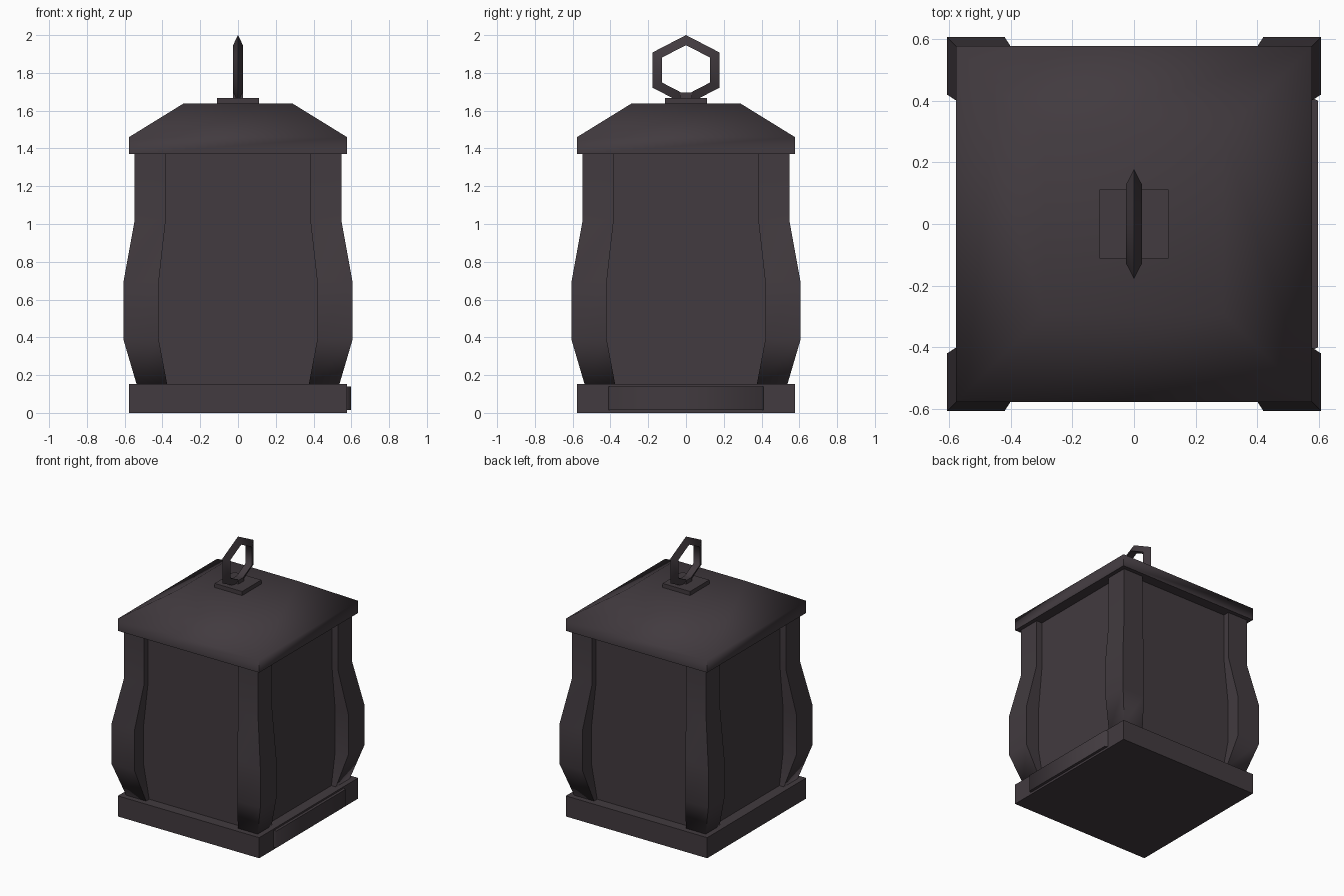
import bpy, bmesh, math

if "Cube" in bpy.data.objects:
    bpy.data.objects.remove(bpy.data.objects["Cube"])

metal = bpy.data.materials.new("dark iron")
metal.diffuse_color = (0.054, 0.043, 0.050, 1)
metal.use_nodes = True
metal.node_tree.nodes["Principled BSDF"].inputs["Base Color"].default_value = metal.diffuse_color


def finish(bm, name, angle):
    bmesh.ops.recalc_face_normals(bm, faces=bm.faces[:])
    me = bpy.data.meshes.new(name)
    bm.to_mesh(me)
    bm.free()
    ob = bpy.data.objects.new(name, me)
    bpy.context.collection.objects.link(ob)
    me.materials.append(metal)
    bpy.ops.object.select_all(action='DESELECT')
    bpy.context.view_layer.objects.active = ob
    ob.select_set(True)
    bpy.ops.object.shade_smooth_by_angle(angle=math.radians(angle))
    return ob


def loft(name, sections, angle=30, caps=True):
    """Stack of rectangles (x0, x1, y0, y1, z) joined into a solid."""
    bm = bmesh.new()
    rings = [[bm.verts.new(p) for p in ((a, c, z), (b, c, z), (b, d, z), (a, d, z))]
             for a, b, c, d, z in sections]
    for low, high in zip(rings, rings[1:]):
        for i in range(4):
            j = (i + 1) % 4
            bm.faces.new((low[i], low[j], high[j], high[i]))
    if caps:
        bm.faces.new(rings[0][::-1])
        bm.faces.new(rings[-1])
    return finish(bm, name, angle)


def square(r, z):
    return (-r, r, -r, r, z)


# Base, lantern walls (closed by base and roof) and roof
loft("base", [square(0.577, 0), square(0.577, 0.152)])
loft("body_panels", [square(0.50, 0.152), square(0.50, 1.37)], caps=False)
loft("roof", [square(0.577, 1.37), square(0.577, 1.46), square(0.29, 1.637)], 65)
loft("roof_cap", [square(0.112, 1.637), square(0.112, 1.667)])
loft("ring_mount", [(-0.026, 0.026, -0.032, 0.032, 1.66), (-0.026, 0.026, -0.032, 0.032, 1.695)])

# Curved corner posts: (height, inner, outer)
profile = [(0.152, 0.375, 0.537), (0.39, 0.42, 0.607), (0.69, 0.42, 0.607),
           (1.02, 0.383, 0.547), (1.37, 0.383, 0.547)]
for sx, xn in ((-1, "left"), (1, "right")):
    for sy, yn in ((-1, "front"), (1, "back")):
        rows = []
        for z, i, o in profile:
            x, y = sorted((sx * i, sx * o)), sorted((sy * i, sy * o))
            rows.append((*x, *y, z))
        loft(f"{yn}_{xn}_post", rows, 80)

# Shallow plate on the right side of the base, ends tapered
bm = bmesh.new()
outline = [(0.57, -0.413), (0.597, -0.40), (0.597, 0.40), (0.57, 0.413)]
face = bm.faces.new([bm.verts.new((x, y, 0.016)) for x, y in outline])
ext = bmesh.ops.extrude_face_region(bm, geom=[face])
bmesh.ops.translate(bm, vec=(0, 0, 0.124),
                    verts=[v for v in ext["geom"] if isinstance(v, bmesh.types.BMVert)])
finish(bm, "base_plate", 80)

# Six-sided hanging ring with a triangular section
bm = bmesh.new()
section = [(0, 0.185), (0.026, 0.132), (-0.026, 0.132)]
rings = []
for k in range(6):
    a = math.radians(90 + 60 * k)
    rings.append([bm.verts.new((x, 1.115 * r * math.cos(a), 1.815 + r * math.sin(a)))
                  for x, r in section])
for k in range(6):
    p, q = rings[k], rings[(k + 1) % 6]
    for m in range(3):
        n = (m + 1) % 3
        bm.faces.new((p[m], p[n], q[n], q[m]))
finish(bm, "hanging_ring", 65)
